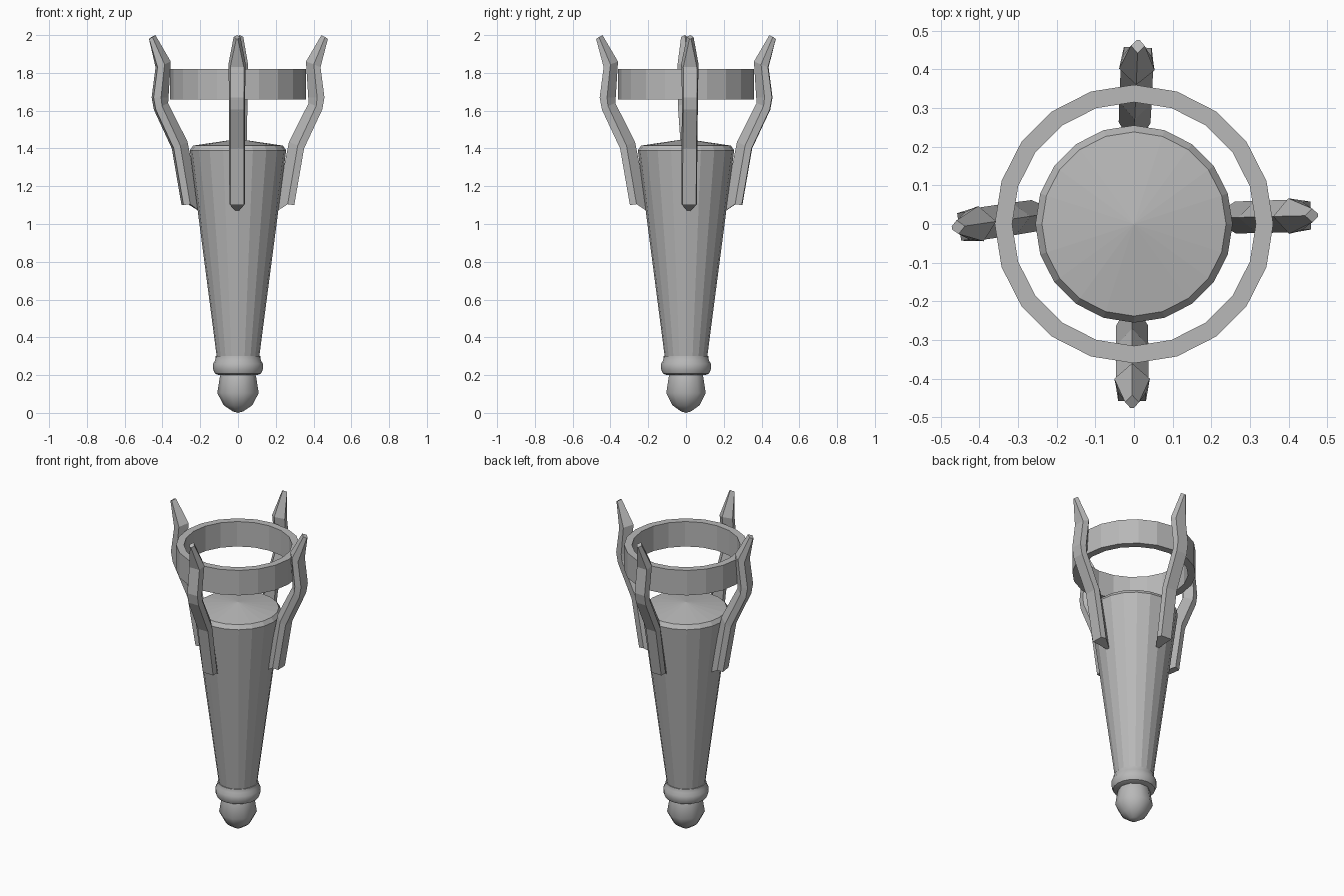
import bpy, bmesh
from math import sin, cos, pi, radians
from mathutils import Matrix

if "Cube" in bpy.data.objects:
    bpy.data.objects.remove(bpy.data.objects["Cube"])

# darker iron grey
iron = bpy.data.materials.new("iron")
iron.diffuse_color = (.48, .48, .48, 1)
iron.use_nodes = True
iron.node_tree.nodes["Principled BSDF"].inputs["Base Color"].default_value = iron.diffuse_color


def finish(name, bm, smooth_angle=None):
    bmesh.ops.remove_doubles(bm, verts=bm.verts, dist=1e-5)
    bmesh.ops.dissolve_degenerate(bm, edges=bm.edges, dist=1e-5)
    bmesh.ops.recalc_face_normals(bm, faces=bm.faces)
    mesh = bpy.data.meshes.new(name)
    bm.to_mesh(mesh)
    bm.free()
    mesh.materials.append(iron)
    obj = bpy.data.objects.new(name, mesh)
    bpy.context.collection.objects.link(obj)
    if smooth_angle:
        bpy.ops.object.select_all(action='DESELECT')
        bpy.context.view_layer.objects.active = obj
        obj.select_set(True)
        bpy.ops.object.shade_smooth_by_angle(angle=radians(smooth_angle))
    return obj


def loft(bm, rings, closed=False):
    """Skin neighbouring rings with quads."""
    pairs = list(zip(rings, rings[1:]))
    if closed:
        pairs.append((rings[-1], rings[0]))
    for a, b in pairs:
        for i in range(len(a)):
            j = (i + 1) % len(a)
            bm.faces.new((a[i], a[j], b[j], b[i]))


def lathe(name, profile, sides, closed=False, smooth_angle=None):
    """Revolve (radius, height) points around z."""
    bm = bmesh.new()
    rings = [[bm.verts.new((r * cos(2 * pi * i / sides), r * sin(2 * pi * i / sides), z))
              for i in range(sides)] for r, z in profile]
    loft(bm, rings, closed)
    return finish(name, bm, smooth_angle)


def prong(name, angle, offset, yaw):
    """Loft a pentagon (flat outside, ridge inside) up the bent path."""
    # outer r, z | mid r, z | inner ridge r, z | half width, outer half width
    stations = [(.297, 1.10, .262, 1.105, .195, 1.06, .041, .036),
                (.349, 1.40, .315, 1.415, .270, 1.435, .042, .036),
                (.445, 1.605, .413, 1.625, .374, 1.64, .042, .036),
                (.457, 1.67, .418, 1.67, .372, 1.67, .042, .036),
                (.436, 1.83, .400, 1.845, .360, 1.86, .046, .036),
                (.476, 1.98, .461, 1.99, .442, 2.00, .018, .004)]
    bm = bmesh.new()
    rings = [[bm.verts.new(p) for p in ((ro, -wo, zo), (ro, wo, zo), (rm, w, zm),
                                        (ri, 0, zi), (rm, -w, zm))]
             for ro, zo, rm, zm, ri, zi, w, wo in stations]
    loft(bm, rings)
    bm.faces.new(rings[0])
    bm.faces.new(rings[-1])
    m = (Matrix.Rotation(radians(angle), 4, 'Z') @ Matrix.Translation((0, offset, 0))
         @ Matrix.Rotation(radians(yaw), 4, 'Z'))
    bmesh.ops.transform(bm, matrix=m, verts=bm.verts)
    return finish(name, bm)


# tapered handle with a shallow conical cap
lathe("handle", [(0, .25), (.105, .25), (.113, .30), (.255, 1.39),
                 (.238, 1.415), (0, 1.45)], 20)

# rounded collar above the finial
lathe("collar", [(0, .20), (.10, .20), (.122, .208), (.131, .228), (.132, .26),
                 (.121, .278), (.118, .30), (0, .30)], 20, smooth_angle=40)

# finial knob at the bottom
lathe("finial", [(0, 0), (.028, .008), (.075, .04), (.11, .105), (.096, .19),
                 (.088, .22), (0, .22)], 10, smooth_angle=37)

# basket ring
lathe("basket_ring", [(.36, 1.66), (.36, 1.82), (.315, 1.82), (.315, 1.66)],
      20, closed=True)

# four bent prongs, set slightly unevenly by hand
for name, angle, offset, yaw in [("prong_right", 0, .010, 1.5), ("prong_back", 90, .010, -2.5),
                                 ("prong_left", 180, -.06, 8.5), ("prong_front", 270, -.005, 0)]:
    prong(name, angle, offset, yaw)
